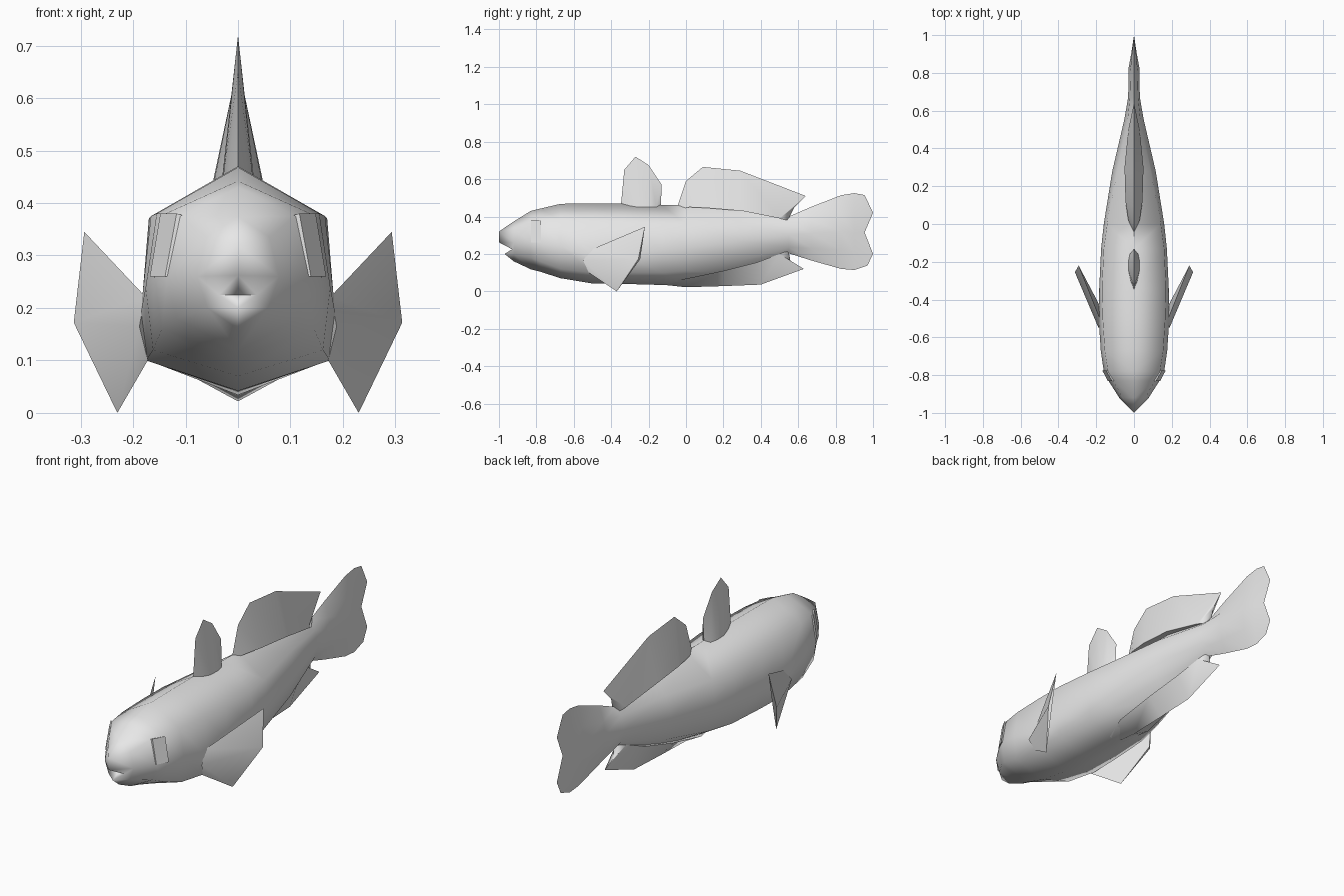
import bpy, bmesh, math

grey = bpy.data.materials.new("pale_grey")
grey.diffuse_color = (0.8, 0.8, 0.8, 1)


def build(name, faces, angle=65):
    """Make a part from half-side faces, mirrored across x = 0."""
    bm = bmesh.new()
    for sx in (1, -1):
        for f in faces:
            f = [p for i, p in enumerate(f) if p not in f[:i]]
            if len(f) > 2:
                bm.faces.new([bm.verts.new((sx * x, y, z)) for x, y, z in f])
    bmesh.ops.remove_doubles(bm, verts=bm.verts, dist=0.0005)
    bmesh.ops.recalc_face_normals(bm, faces=bm.faces)
    me = bpy.data.meshes.new(name)
    bm.to_mesh(me)
    bm.free()
    me.materials.append(grey)
    ob = bpy.data.objects.new(name, me)
    bpy.context.collection.objects.link(ob)
    bpy.ops.object.select_all(action='DESELECT')
    ob.select_set(True)
    bpy.context.view_layer.objects.active = ob
    bpy.ops.object.shade_smooth_by_angle(angle=math.radians(angle))
    return ob


def loft(rows, closed=False):
    faces = []
    for a, b in zip(rows, rows[1:]):
        n = len(a)
        for i in range(n if closed else n - 1):
            j = (i + 1) % n
            faces.append([a[i], a[j], b[j], b[i]])
    return faces


# body sections: y, top z, shoulder x z, side x z, lower x z, bottom z
sections = [
    (-.92, .374, .060, .335, .078, .26, .058, .20, .160),
    (-.83, .430, .110, .375, .135, .26, .118, .18, .118),
    (-.78, .442, .138, .380, .160, .26, .145, .16, .105),
    (-.67, .468, .155, .380, .176, .24, .162, .12, .070),
    (-.50, .470, .166, .375, .187, .18, .175, .10, .042),
    (-.34, .470, .170, .370, .184, .20, .172, .10, .040),
    (-.13, .462, .160, .360, .174, .22, .158, .10, .034),
    (.00, .460, .142, .360, .160, .23, .135, .11, .032),
    (.28, .450, .088, .375, .115, .27, .088, .16, .090),
    (.55, .400, .034, .365, .052, .30, .034, .235, .203),
    (.67, .452, .022, .380, .031, .31, .022, .23, .165),
    (.83, .514, .018, .410, .028, .32, .018, .22, .120),
    (.90, .525, .011, .420, .015, .315, .011, .21, .114),
]
rings = [[(0, y, t), (a, y, b), (c, y, d), (e, y, f), (0, y, g)]
         for y, t, a, b, c, d, e, f, g in sections]
# notched tail edge
rings.append([(0, .955, .515), (0, 1, .42), (0, .955, .315), (0, 1, .20), (0, .97, .138)])

# snout and open mouth
T, S, M, L, B = rings[0]
nose, lip = (0, -1, .32), (0, -1, .262)
corner, jaw, throat = (.036, -.93, .225), (0, -.97, .20), (0, -.925, .225)
head = [[T, S, nose], [S, M, nose], [M, corner, lip, nose], [M, L, corner],
        [L, jaw, corner], [L, B, jaw], [lip, corner, throat], [jaw, corner, throat]]
build("body", loft(rings) + head)


def fin(name, cols):
    """Wedge fin: thin outer edge, wider base. cols: edge y z, base y z, half width."""
    build(name, loft([[(0, y, z), (w, by, bz), (0, by, bz)] for y, z, by, bz, w in cols]))


fin("front_dorsal_fin", [
    (-.350, .44, -.345, .44, .000), (-.33, .65, -.30, .45, .018),
    (-.270, .72, -.25, .45, .028), (-.20, .675, -.20, .45, .030),
    (-.130, .57, -.16, .45, .022), (-.135, .44, -.14, .44, .000)])
fin("rear_dorsal_fin", [
    (-.05, .44, -.04, .44, .000), (.00, .59, .02, .45, .030),
    (.09, .665, .12, .445, .045), (.29, .645, .30, .43, .050),
    (.64, .51, .50, .39, .030), (.58, .45, .54, .38, .020), (.55, .39, .55, .38, .000)])
fin("anal_fin", [
    (-.13, .036, -.13, .05, .04), (.00, .022, .00, .068, .085),
    (.20, .028, .20, .11, .075), (.40, .036, .38, .155, .050),
    (.63, .12, .50, .20, .025), (.56, .152, .54, .215, .015), (.55, .21, .55, .22, .000)])

# pectoral fins, one on each side
root = [(.177, -.51, .222), (.188, -.55, .165), (.172, -.52, .10), (.172, -.45, .165)]
tip = [(.293, -.22, .345), (.313, -.255, .172), (.230, -.37, .0), (.300, -.245, .172)]
build("pectoral_fins", loft([root, tip], True) + [tip, root], 30)

# raised eye patches
inner = [(.10, -.83, .375), (.13, -.83, .26), (.15, -.775, .26), (.13, -.775, .375)]
outer = [(.117, -.83, .38), (.139, -.83, .26), (.168, -.775, .26), (.148, -.775, .38)]
build("eye_patches", loft([inner, outer], True) + [outer, inner], 30)
